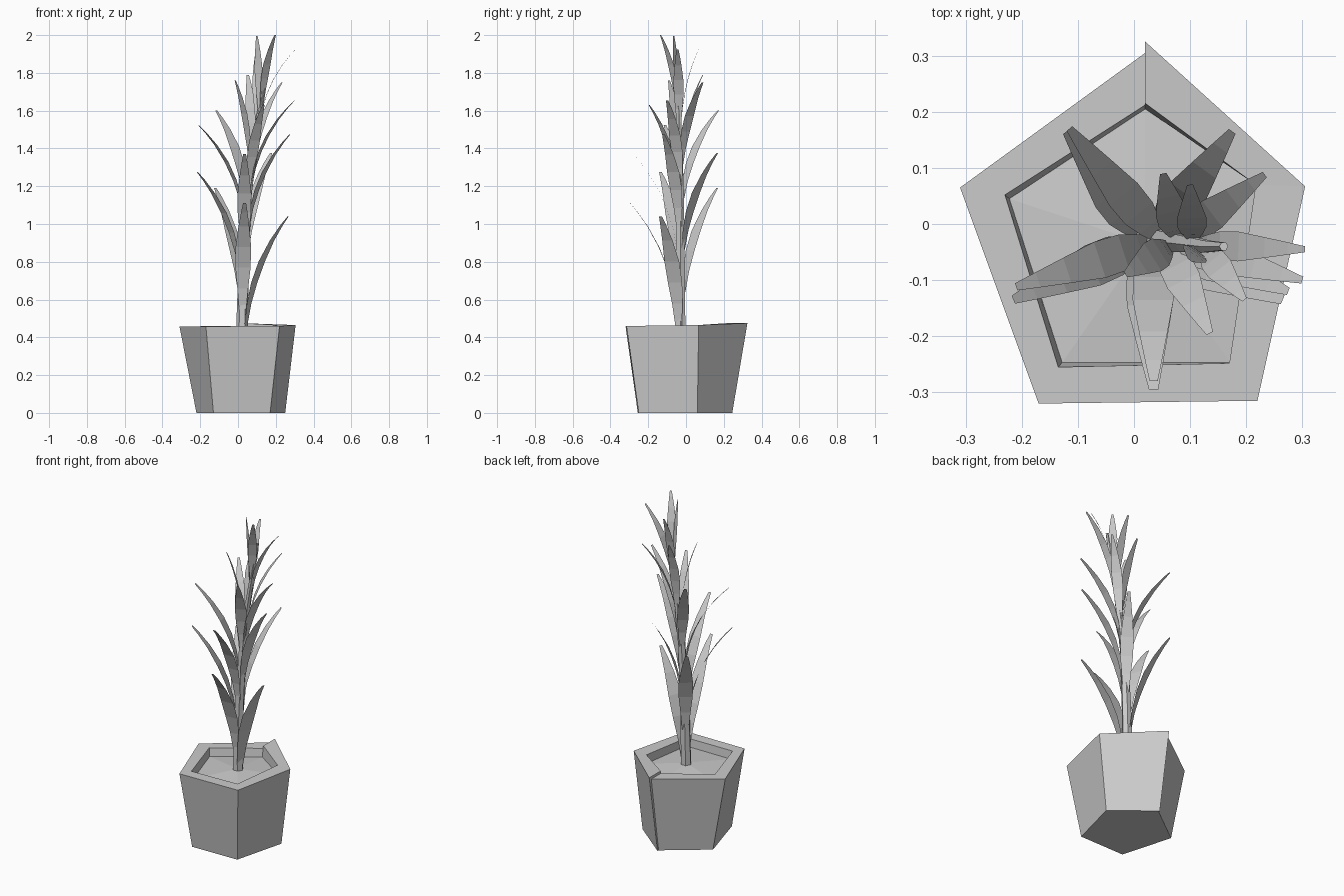
import bpy
from mathutils import Vector

if "Cube" in bpy.data.objects:
    bpy.data.objects.remove(bpy.data.objects["Cube"])


def make(name, verts, faces):
    mesh = bpy.data.meshes.new(name)
    mesh.from_pydata([tuple(v) for v in verts], [], faces)
    mesh.update()
    ob = bpy.data.objects.new(name, mesh)
    bpy.context.collection.objects.link(ob)
    return ob


def strip_faces(rows, cols):
    return [(r * cols + c, r * cols + c + 1, (r + 1) * cols + c + 1, (r + 1) * cols + c)
            for r in range(rows - 1) for c in range(cols - 1)]


# Pot: open pentagon rings, stepped seam at the back corner
bottom = [(.02, .235), (-.22, .055), (-.13, -.255), (.17, -.25), (.25, .06), (.02, .245)]
outer = [(.02, .305), (-.31, .065), (-.17, -.32), (.22, -.315), (.305, .067), (.02, .325)]
inner = [(.02, .212), (-.23, .052), (-.135, -.255), (.17, -.248), (.217, .07), (.02, .215)]
soil = [(.02, .205), (-.222, .045), (-.128, -.247), (.172, -.247), (.22, .07), (.02, .205)]
rim_z = [.46, .458, .458, .46, .465, .475]
verts = [(x, y, 0) for x, y in bottom]
verts += [(x, y, z) for (x, y), z in zip(outer, rim_z)]
verts += [(x, y, z) for (x, y), z in zip(inner, rim_z)]
verts += [(x, y, .41) for x, y in soil]
faces = strip_faces(4, 6)
faces += [(5, 4, 3, 2, 1, 0), (0, 6, 11, 5), (6, 12, 17, 11), (12, 18, 23, 17)]
make("pot", verts, faces)

# Soil: low mound fanned around the stem
make("soil", [(x, y, .41) for x, y in soil[:5]] + [(.02, -.035, .43)],
     [(i, (i + 1) % 5, 5) for i in range(5)])

# Stem: leaning tapered tube
path = [(.02, -.03, .41, .031), (.03, -.03, .8, .027), (.05, -.03, 1.15, .022),
        (.09, -.035, 1.45, .017), (.13, -.04, 1.68, .012), (.16, -.04, 1.84, .008)]
curve_profile = [(1, 0), (.5, .87), (-.5, .87), (-1, 0), (-.5, -.87), (.5, -.87)]
verts = [(x + r * a, y + r * b, z) for x, y, z, r in path for a, b in curve_profile]
faces = [(k * 6 + i, k * 6 + (i + 1) % 6, k * 6 + 6 + (i + 1) % 6, k * 6 + 6 + i)
         for k in range(5) for i in range(6)]
make("stem", verts, faces + [tuple(range(30, 36))])


def stem_at(z):
    for a, b in zip(path, path[1:]):
        if z <= b[2]:
            return Vector(a).lerp(Vector(b), (z - a[2]) / (b[2] - a[2])).to_3d()
    return Vector(path[-1][:3])


# Leaves: single-sheet arching blades, given by their tips
tips = [(.265, -.135, 1.04), (.035, -.295, 1.11), (-.12, .165, 1.19), (-.215, -.135, 1.275),
        (.175, .165, 1.375), (.035, -.28, 1.37), (.275, -.12, 1.475), (-.21, -.112, 1.525),
        (-.115, .17, 1.6), (.135, -.195, 1.63), (.30, -.10, 1.655), (-.015, -.09, 1.76),
        (.233, .088, 1.75), (.052, .09, 1.79), (.305, -.045, 1.925), (.10, .07, 1.93),
        (.10, -.065, 1.995), (.197, -.135, 2.0)]
widths = [(0, .45), (.18, .7), (.36, .97), (.55, 1), (.75, .7), (.9, .42), (1, .2)]
for n, tip in enumerate(tips):
    tip = Vector(tip)
    f = (tip.z - 1.04) / .96
    height = .58 - .2 * f
    width = .085 - .035 * f
    base = stem_at(tip.z - height)
    out = (tip - base).to_2d()
    reach = out.length
    out = out.normalized().to_3d()
    side = Vector((-out.y, out.x, 0))
    base += out * (.022 - .012 * f)
    mid = base + out * reach * .14 + Vector((0, 0, height * .58))
    rows = []
    for t, w in widths:
        p = base * (1 - t) ** 2 + mid * 2 * t * (1 - t) + tip * t * t
        rows += [p - side * width * w / 2, p + side * width * w / 2]
    make(f"leaf_{n + 1}", rows, strip_faces(len(widths), 2))
